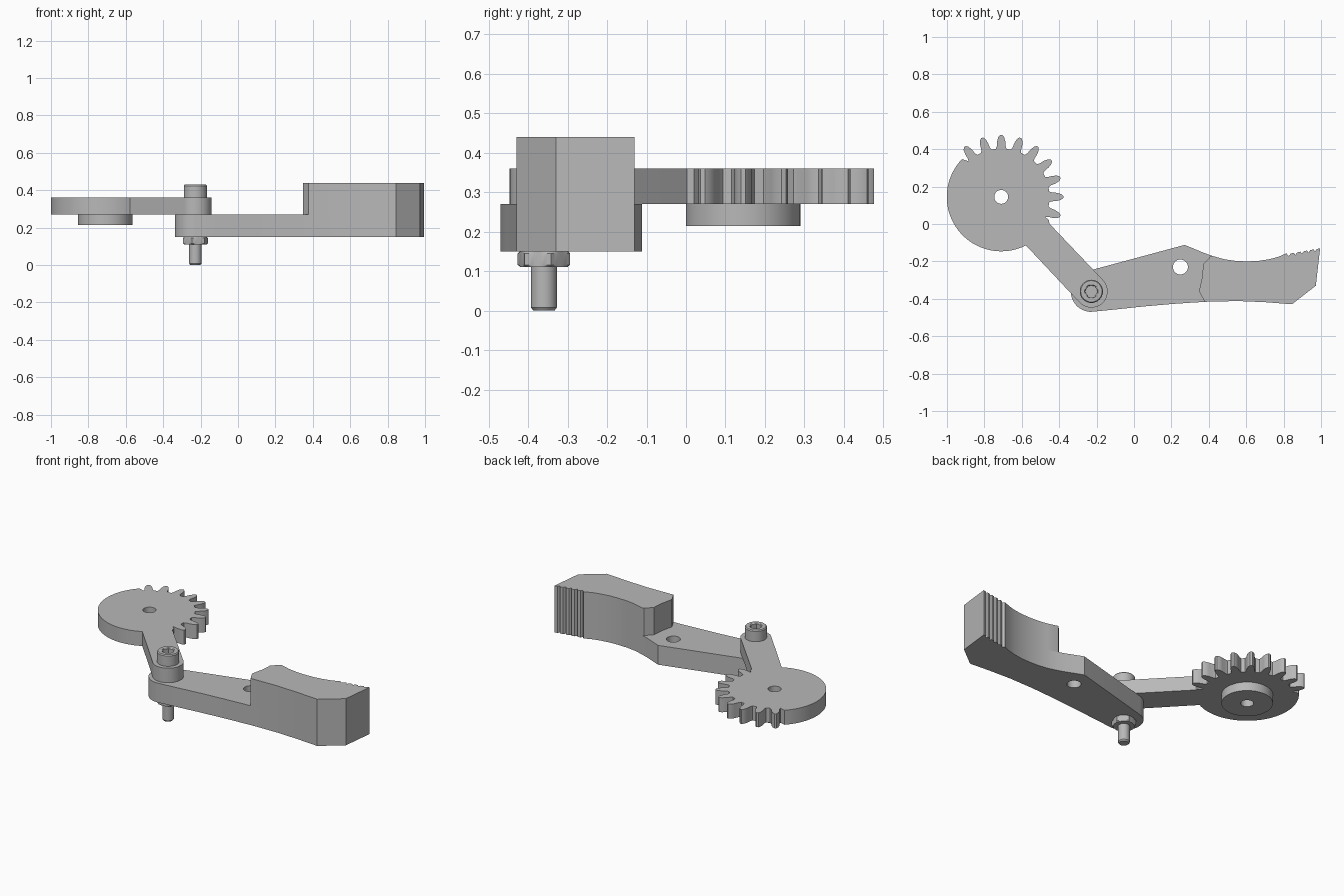
import bpy
import bmesh
from math import sin, cos, radians, pi

cube = bpy.data.objects.get("Cube")
if cube:
    bpy.data.objects.remove(cube, do_unlink=True)

GEAR = (-0.71, 0.145)
PIVOT = (-0.228, -0.36)

steel = bpy.data.materials.new("plain grey")
steel.use_nodes = True
GREY = (0.48, 0.48, 0.48, 1)
steel.diffuse_color = GREY
steel.node_tree.nodes["Principled BSDF"].inputs["Base Color"].default_value = GREY


def polar(center, r, deg):
    a = radians(deg)
    return (center[0] + r * cos(a), center[1] + r * sin(a))


def arc(center, r, start, end, steps):
    return [polar(center, r, start + (end - start) * i / steps) for i in range(steps + 1)]


def circle(center, r, steps=40):
    return arc(center, r, 0, 360, steps)[:-1]


def finish(obj, angle=25):
    bpy.ops.object.select_all(action='DESELECT')
    obj.select_set(True)
    bpy.context.view_layer.objects.active = obj
    bpy.ops.object.shade_smooth_by_angle(angle=radians(angle))


def plate(name, loops, z0, z1):
    """Extrude an outline (first loop) with holes (other loops) from z0 to z1."""
    curve = bpy.data.curves.new(name, 'CURVE')
    curve.dimensions = '2D'
    curve.fill_mode = 'BOTH'
    curve.extrude = (z1 - z0) / 2
    for loop in loops:
        spline = curve.splines.new('POLY')
        spline.points.add(len(loop) - 1)
        for point, (x, y) in zip(spline.points, loop):
            point.co = (x, y, 0, 1)
        spline.use_cyclic_u = True
    obj = bpy.data.objects.new(name, curve)
    bpy.context.collection.objects.link(obj)
    bpy.ops.object.select_all(action='DESELECT')
    obj.select_set(True)
    bpy.context.view_layer.objects.active = obj
    bpy.ops.object.convert(target='MESH')
    obj = bpy.context.view_layer.objects.active
    mesh = obj.data
    bm = bmesh.new()
    bm.from_mesh(mesh)
    bmesh.ops.translate(bm, vec=(0, 0, (z0 + z1) / 2), verts=bm.verts)
    bmesh.ops.remove_doubles(bm, verts=bm.verts, dist=0.0001)
    bmesh.ops.recalc_face_normals(bm, faces=bm.faces)
    bm.to_mesh(mesh)
    bm.free()
    mesh.materials.clear()
    mesh.materials.append(steel)
    finish(obj)
    return obj


def turned(name, center, rings, turn=0, segments=48):
    """Stack rings (round radius, hex corner radius or None, z) into a solid."""
    bm = bmesh.new()
    rows = []
    for r, hexagon, z in rings:
        row = []
        for i in range(segments):
            deg = 360 * i / segments
            limit = r
            if hexagon:
                limit = min(r, hexagon * cos(pi / 6) / cos(radians(deg % 60 - 30)))
            row.append(bm.verts.new((*polar(center, limit, deg + turn), z)))
        rows.append(row)
    for low, high in zip(rows, rows[1:]):
        for i in range(segments):
            j = (i + 1) % segments
            bm.faces.new((low[i], low[j], high[j], high[i]))
    bm.faces.new(rows[0])
    bm.faces.new(rows[-1])
    bmesh.ops.recalc_face_normals(bm, faces=bm.faces)
    mesh = bpy.data.meshes.new(name)
    bm.to_mesh(mesh)
    bm.free()
    mesh.materials.append(steel)
    obj = bpy.data.objects.new(name, mesh)
    bpy.context.collection.objects.link(obj)
    finish(obj)
    return obj


# Sector gear with its arm: teeth, plain rim, rounded arm end
TOOTH = [(0.258, -6.5), (0.272, -5), (0.298, -4.2), (0.32, -2.8), (0.332, -1)]
TOOTH += [(r, -a) for r, a in reversed(TOOTH)]
outline = [polar(GEAR, 0.294, -29), polar(GEAR, 0.285, -26)]
for k in range(9):
    outline += [polar(GEAR, r, -18 + 18 * k + a) for r, a in TOOTH]
outline += arc(GEAR, 0.291, 136, 297, 48)
outline += arc(PIVOT, 0.087, 225, 405, 24)
plate("gear_arm", [outline, circle(GEAR, 0.037)], 0.27, 0.36)

# Hub under the gear
plate("gear_hub", [circle(GEAR, 0.145, 56), circle(GEAR, 0.037)], 0.215, 0.27)

# Gripping edge shared by the lever and the raised jaw
grip = []
for k in range(5):
    x, y = 0.995 - 0.035 * k, -0.13 - 0.006 * k
    grip += [(x, y), (x - 0.018, y - 0.004), (x - 0.027, y - 0.018)]
grip += [(0.815, -0.157), (0.77, -0.176), (0.72, -0.189), (0.66, -0.198), (0.6, -0.2),
         (0.54, -0.197), (0.48, -0.188), (0.42, -0.171)]
back = [(0.845, -0.429), (0.972, -0.33)]
belly = [(0.4, -0.415), (0.56, -0.412), (0.7, -0.418)]

# Lever: rounded pivot end running out to the jaw tip
lever = arc(PIVOT, 0.11, 107, 268, 32)
lever += [(-0.1, -0.457), (0.05, -0.441), (0.2, -0.428), (0.3, -0.421)]
lever += belly + back + grip
lever += [(0.37, -0.153), (0.32, -0.132), (0.27, -0.112)]
plate("lever", [lever, circle((0.248, -0.23), 0.04)], 0.15, 0.27)

# Raised jaw block on the lever
jaw = [(0.41, -0.172), (0.37, -0.215), (0.365, -0.28), (0.348, -0.36), (0.378, -0.416)]
plate("jaw_block", [jaw + belly + back + grip], 0.27, 0.44)

# Cap screw through the pivot, with a hexagon socket
turned("pivot_screw", PIVOT, [
    (0.027, None, 0), (0.033, None, 0.008), (0.033, None, 0.3),
    (0.062, None, 0.355), (0.062, None, 0.424), (0.057, None, 0.43),
    (0.036, None, 0.43), (0.036, 0.034, 0.426), (0.036, 0.034, 0.395)])

# Nut beneath the lever
turned("pivot_nut", PIVOT, [
    (0.06, 0.069, 0.11), (0.07, 0.069, 0.116),
    (0.07, 0.069, 0.145), (0.06, 0.069, 0.151)], turn=15)
